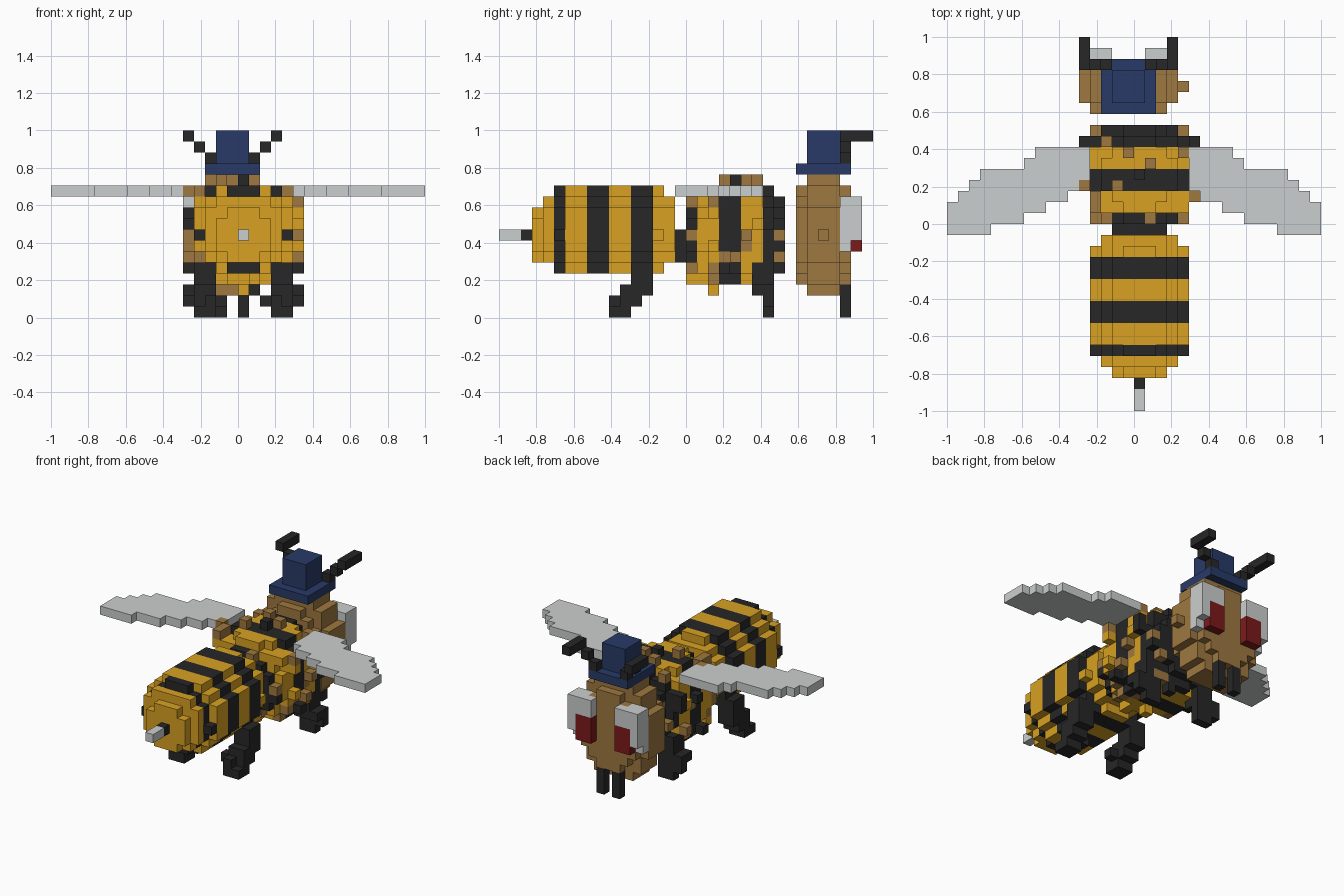
import bpy, bmesh, random
from mathutils import Vector

if "Cube" in bpy.data.objects:
    bpy.data.objects.remove(bpy.data.objects["Cube"])

random.seed(4)
U = 2 / 34  # edge of one cube

# Flat colours
COLOURS = {
    "yellow": (0.69, 0.355, 0.016), "black": (0.02, 0.02, 0.02),
    "brown": (0.345, 0.188, 0.052), "pale_grey": (0.6, 0.625, 0.62),
    "navy": (0.021, 0.042, 0.135), "dark_red": (0.2, 0.01, 0.011),
}
MATS = {}
for name, rgb in COLOURS.items():
    MATS[name] = bpy.data.materials.new(name)
    MATS[name].diffuse_color = (*rgb, 1)

DIRS = [Vector(d) for d in ((1, 0, 0), (-1, 0, 0), (0, 1, 0), (0, -1, 0), (0, 0, 1), (0, 0, -1))]


def block(cells, colour, xs, ys, zs):
    """Fill an inclusive range of grid cells with one colour."""
    for i in range(xs[0], xs[1] + 1):
        for j in range(ys[0], ys[1] + 1):
            for k in range(zs[0], zs[1] + 1):
                cells[i, j, k] = colour


def build(name, cells):
    """Make one mesh from the outer faces of the filled cells."""
    bm = bmesh.new()
    used = sorted(set(cells.values()))
    verts = {}

    def vert(p):
        key = tuple(round(c) for c in p)
        if key not in verts:
            verts[key] = bm.verts.new((key[0] * U - 1, key[1] * U - 1, key[2] * U))
        return verts[key]

    for cell, colour in cells.items():
        mid = Vector(cell) + Vector((0.5, 0.5, 0.5))
        for d in DIRS:
            if tuple(int(c) for c in Vector(cell) + d) in cells:
                continue
            a = Vector((d.y, d.z, d.x))
            b = d.cross(a)
            f = bm.faces.new([vert(mid + (d + s * a + t * b) / 2)
                              for s, t in ((-1, -1), (1, -1), (1, 1), (-1, 1))])
            f.material_index = used.index(colour)
    mesh = bpy.data.meshes.new(name)
    bm.to_mesh(mesh)
    bm.free()
    for c in used:
        mesh.materials.append(MATS[c])
    bpy.context.collection.objects.link(bpy.data.objects.new(name, mesh))


# Striped abdomen: half width of each row, per slice
FULL = {4: 2, 5: 3, 6: 4, 7: 4, 8: 4, 9: 4, 10: 3, 11: 2}
SLICES = {j: FULL for j in range(6, 14)}
SLICES[3] = {5: 1, 6: 2, 7: 2, 8: 2, 9: 1}
SLICES[4] = {5: 2, 6: 3, 7: 3, 8: 3, 9: 3, 10: 2}
SLICES[5] = SLICES[14] = {4: 1, 5: 2, 6: 3, 7: 4, 8: 3, 9: 3, 10: 2, 11: 1}
SLICES[15] = {5: 2, 6: 3, 7: 3, 8: 3, 9: 3, 10: 2}
abdomen = {}
for j, rows in SLICES.items():
    colour = "black" if j in (5, 8, 9, 12, 13) else "yellow"
    for k, w in rows.items():
        block(abdomen, colour, (17 - w, 17 + w), (j, j), (k, k))
build("abdomen", abdomen)

# Waist and stinger
waist = {}
block(waist, "black", (15, 19), (16, 16), (5, 7))
build("waist", waist)
stinger = {}
block(stinger, "pale_grey", (17, 17), (0, 1), (7, 7))
block(stinger, "black", (17, 17), (2, 2), (7, 7))
build("stinger", stinger)

# Furry thorax: striped rounded ball with scattered tufts
ball = {}
for i in range(13, 22):
    for j in range(17, 26):
        for k in range(3, 12):
            if abs(i - 17) ** 3 + abs(j - 21) ** 3 + abs(k - 7) ** 3 <= 92:
                ball[i, j, k] = "yellow" if j in (18, 19, 22, 23) else "black"
thorax = dict(ball)
for (i, j, k), colour in ball.items():
    for d in DIRS:
        tuft = (i + int(d.x), j + int(d.y), k + int(d.z))
        if tuft not in ball and 17 <= tuft[1] <= 25 and tuft[2] < 10 and random.random() < 0.15:
            thorax[tuft] = "brown" if random.random() < 0.6 else colour
    if k < 9 and random.random() < 0.06:
        thorax[i, j, k] = "brown"
for i in (12, 22):
    block(thorax, "black", (i, i), (24, 24), (8, 9))
# Tufts and shoulder fill on the back
for j in (18, 19, 20, 21, 22, 23):
    block(thorax, "yellow" if j in (18, 19, 22, 23) else "black", (13, 21), (j, j), (10, 10))
for cell in ((14, 24, 11), (16, 23, 12), (18, 22, 12), (21, 23, 11), (15, 20, 12),
             (12, 20, 11), (22, 19, 10), (13, 19, 11), (13, 18, 11), (18, 17, 10)):
    thorax[cell] = "brown"
thorax[17, 21, 12] = "black"
build("thorax", thorax)

# Head: upright oval with a smaller front and back layer
head = {}
for j in range(27, 32):
    s = 1 if j in (27, 31) else 0
    for i in range(12, 21):
        for k in range(2, 13):
            if ((i - 16) / (4.6 - s)) ** 2 + ((k - 7) / (5.6 - s)) ** 2 <= 1:
                head[i, j, k] = "brown"
head[21, 29, 7] = "brown"
build("head", head)

# Hat
hat = {}
block(hat, "navy", (14, 18), (27, 30), (13, 13))
block(hat, "navy", (14, 18), (31, 31), (13, 13))
block(hat, "navy", (15, 17), (28, 30), (14, 16))
build("hat", hat)

# Eyes, antennae and mouthparts, mirrored about the head centre
for side, m in (("left", lambda i: i), ("right", lambda i: 32 - i)):
    def span(a, b):
        return tuple(sorted((m(a), m(b))))
    eye = {}
    block(eye, "pale_grey", span(12, 14), (31, 31), (6, 10))
    block(eye, "pale_grey", span(12, 14), (32, 32), (7, 10))
    block(eye, "dark_red", span(13, 14), (32, 32), (6, 8))
    build(side + "_eye", eye)
    antenna = {}
    block(antenna, "black", span(14, 14), (31, 31), (14, 14))
    block(antenna, "black", span(13, 13), (31, 31), (15, 15))
    block(antenna, "black", span(12, 12), (31, 33), (16, 16))
    build(side + "_antenna", antenna)
    mandible = {}
    block(mandible, "black", span(15, 15), (31, 31), (0, 2))
    build(side + "_mandible", mandible)

# Legs, mirrored about the body centre
for side, m in (("left", lambda i: i), ("right", lambda i: 34 - i)):
    def span(a, b):
        return tuple(sorted((m(a), m(b))))
    hind = {}
    block(hind, "black", span(13, 14), (12, 13), (2, 4))
    block(hind, "black", span(13, 14), (11, 12), (1, 2))
    block(hind, "black", span(15, 15), (11, 11), (1, 1))
    block(hind, "black", span(13, 14), (10, 11), (0, 0))
    block(hind, "black", span(14, 14), (10, 10), (1, 1))
    build(side + "_hind_leg", hind)
    front = {}
    block(front, "black", span(13, 14), (23, 24), (3, 4))
    block(front, "black", span(12, 14), (23, 24), (2, 2))
    block(front, "black", span(12, 14), (24, 24), (1, 1))
    block(front, "black", span(13, 14), (24, 24), (0, 0))
    build(side + "_front_leg", front)

# Stepped wings: (first column, last column, rear row, front row)
STEPS = [(0, 0, 16, 18), (1, 1, 16, 19), (2, 2, 16, 20), (3, 3, 16, 21), (4, 6, 17, 21),
         (7, 7, 18, 22), (8, 8, 18, 23), (9, 10, 19, 23), (11, 12, 20, 23)]
for side in ("left", "right"):
    wing = {}
    for a, b, r, f in STEPS:
        xs = (a, b) if side == "left" else (33 - b, 33 - a)
        block(wing, "pale_grey", xs, (r, f), (11, 11))
    for c in [c for c in wing if c in thorax or (side == "right" and c[0] < 22)]:
        del wing[c]
    build(side + "_wing", wing)

for m in bpy.data.materials:
    if m.users and not m.is_grease_pencil:
        m.use_nodes = True
        m.node_tree.nodes["Principled BSDF"].inputs["Base Color"].default_value = m.diffuse_color
